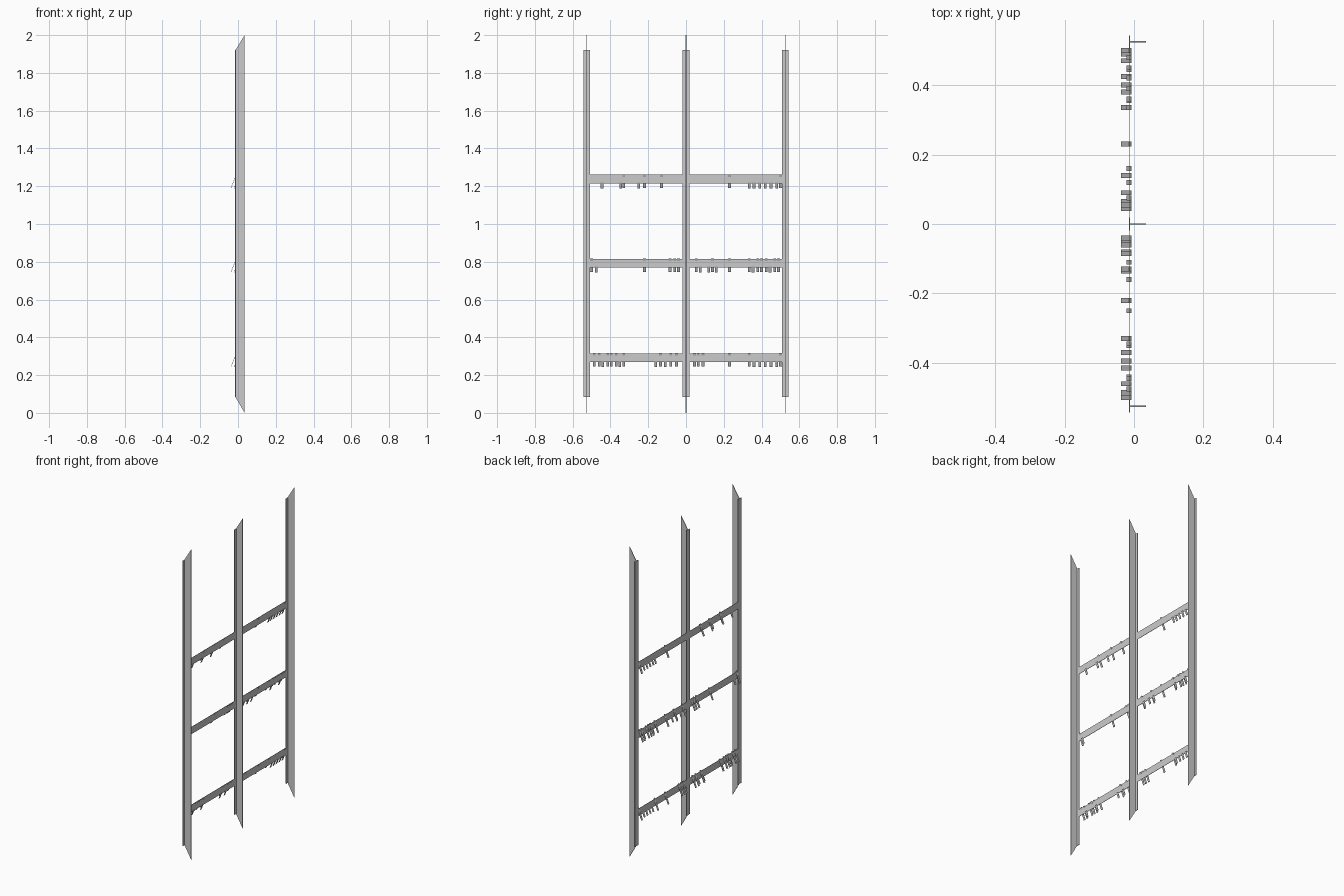
import bpy, bmesh
from mathutils import Vector

if "Cube" in bpy.data.objects:
    bpy.data.objects.remove(bpy.data.objects["Cube"])


def add_prism(bm, profile, y0, y1):
    # extrude an (x, z) outline between two y positions
    face = bm.faces.new([bm.verts.new((x, y0, z)) for x, z in profile])
    ext = bmesh.ops.extrude_face_region(bm, geom=[face])
    verts = [v for v in ext["geom"] if isinstance(v, bmesh.types.BMVert)]
    bmesh.ops.translate(bm, verts=verts, vec=Vector((0, y1 - y0, 0)))


def finish(bm, name):
    bmesh.ops.recalc_face_normals(bm, faces=bm.faces)
    me = bpy.data.meshes.new(name)
    bm.to_mesh(me)
    bm.free()
    bpy.context.collection.objects.link(bpy.data.objects.new(name, me))


def rect(x0, x1, z0, z1):
    return [(x0, z0), (x1, z0), (x1, z1), (x0, z1)]


# T-section posts: chamfered web plus rear flange
for i, y in enumerate((-0.525, 0, 0.525)):
    bm = bmesh.new()
    web = [(-0.014, 0.085), (0.035, 0), (0.035, 2), (-0.014, 1.92)]
    add_prism(bm, web, y - 0.002, y + 0.002)
    add_prism(bm, rect(-0.015, -0.011, 0.083, 1.92), y - 0.018, y + 0.018)
    finish(bm, f"post_{i + 1}")

# Cross rails: top height, tilted long tabs, tilted short tabs
side_short = [0.335, 0.36, 0.39, 0.42, 0.45, 0.48]
rails = [
    (0.315, [-0.485, -0.46, -0.415, -0.395, -0.37, -0.33, -0.135, -0.08, -0.05,
             0.045, 0.065, 0.09, 0.23, 0.335, 0.5],
     [-0.44, -0.35, -0.16, -0.11] + side_short[1:]),
    (0.816, [-0.5, -0.22, -0.085, -0.06, -0.04, 0.055, 0.14, 0.23, 0.335,
             0.38, 0.4, 0.425, 0.47, 0.49],
     [-0.475, 0.075, 0.12, 0.16, 0.355, 0.445]),
    (1.261, [-0.33, -0.22, -0.13, 0.23, 0.5],
     [-0.445, -0.345, -0.25] + side_short),
]
for i, (top, long_tabs, short_tabs) in enumerate(rails):
    bm = bmesh.new()
    add_prism(bm, rect(-0.0145, -0.0125, top - 0.046, top), -0.51, 0.51)
    finish(bm, f"rail_{i + 1}")

    bm = bmesh.new()
    for ys, x0, z0, z1 in ((long_tabs, -0.038, top - 0.07, top + 0.002),
                           (short_tabs, -0.022, top - 0.073, top - 0.04)):
        outline = [(x0, z0), (x0 + 0.002, z0), (-0.007, z1), (-0.009, z1)]
        for y in ys:
            add_prism(bm, outline, y - 0.007, y + 0.007)
    finish(bm, f"rail_tabs_{i + 1}")
